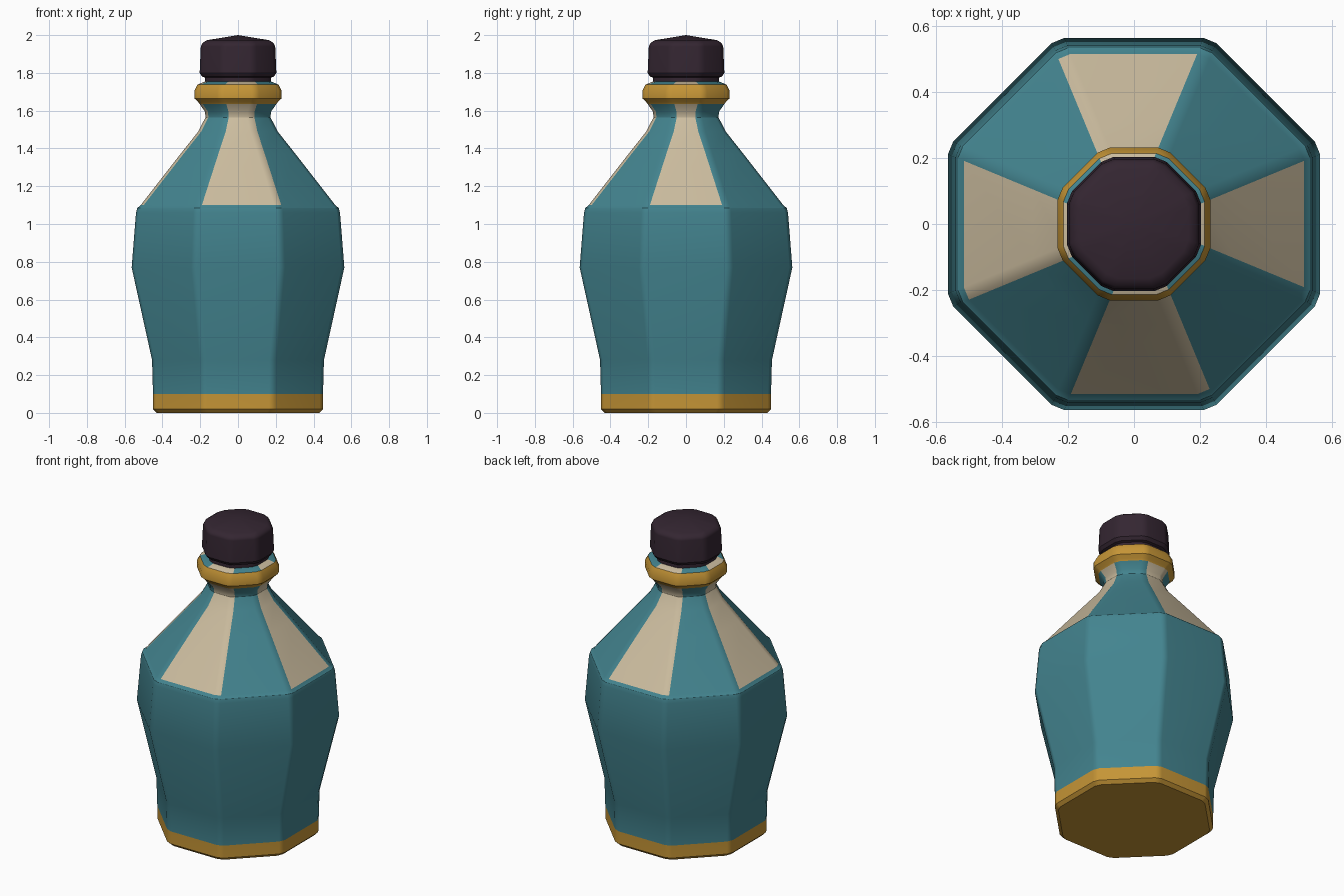
import bpy
import bmesh
from math import radians, tan, cos, sin

cube = bpy.data.objects.get("Cube")
if cube:
    bpy.data.objects.remove(cube, do_unlink=True)

SIDES = 8
CHAMFER = 0.022


def make_material(name, rgb):
    mat = bpy.data.materials.new(name)
    mat.use_nodes = True
    color = (*rgb, 1.0)
    mat.diffuse_color = color
    mat.node_tree.nodes["Principled BSDF"].inputs["Base Color"].default_value = color
    return mat


teal = make_material("teal glaze", (0.056, 0.23, 0.275))
cream = make_material("cream panel", (0.60, 0.505, 0.345))
gold = make_material("gold trim", (0.56, 0.30, 0.037))
plum = make_material("dark plum", (0.034, 0.019, 0.031))


def octagon(bm, r, z):
    """Chamfered octagon ring, r measured to the flat sides."""
    half = r * tan(radians(180 / SIDES)) - CHAMFER
    ring = []
    for k in range(SIDES):
        a = radians(360 / SIDES * k)
        for t in (-half, half):
            ring.append(bm.verts.new((r * cos(a) - t * sin(a), r * sin(a) + t * cos(a), z)))
    return ring


def loft(name, profile, materials, pick, apex=None):
    """Skin octagon rings along (radius, height); pick(z, side) chooses the material."""
    bm = bmesh.new()
    rings = [octagon(bm, r, z) for r, z in profile]
    bm.faces.new(rings[0][::-1]).material_index = pick(profile[0][1], 0)
    count = len(rings[0])
    for i in range(len(rings) - 1):
        low, high = rings[i], rings[i + 1]
        mid_z = (profile[i][1] + profile[i + 1][1]) / 2
        for j in range(count):
            n = (j + 1) % count
            face = bm.faces.new((low[j], low[n], high[n], high[j]))
            face.material_index = pick(mid_z, j)
    top = rings[-1]
    if apex is None:
        bm.faces.new(top).material_index = pick(profile[-1][1], 1)
    else:
        tip = bm.verts.new((0, 0, apex))
        for j in range(count):
            bm.faces.new((top[j], top[(j + 1) % count], tip))
    mesh = bpy.data.meshes.new(name)
    bm.to_mesh(mesh)
    bm.free()
    for mat in materials:
        mesh.materials.append(mat)
    obj = bpy.data.objects.new(name, mesh)
    bpy.context.collection.objects.link(obj)
    # Soft chamfers with flat main panels
    bpy.ops.object.select_all(action="DESELECT")
    obj.select_set(True)
    bpy.context.view_layer.objects.active = obj
    bpy.ops.object.shade_smooth_by_angle(angle=radians(32))
    weighted = obj.modifiers.new("flat panels", "WEIGHTED_NORMAL")
    weighted.keep_sharp = True
    return obj


# Bottle: base band, belly, shoulder, neck and collar
PANEL_SIDES = {0, 4, 5, 8, 9, 12, 13}


def bottle_color(z, side):
    if z < 0.1 or 1.64 < z < 1.74:
        return 2
    if z > 1.1 and side in PANEL_SIDES:
        return 1
    return 0


loft("bottle", [
    (0.43, 0.0), (0.45, 0.02), (0.45, 0.10), (0.455, 0.28),
    (0.563, 0.77), (0.54, 1.06), (0.533, 1.085), (0.515, 1.10),
    (0.305, 1.37), (0.21, 1.49), (0.172, 1.565), (0.175, 1.595),
    (0.203, 1.635), (0.21, 1.645), (0.231, 1.665), (0.231, 1.705),
    (0.214, 1.738), (0.18, 1.753), (0.12, 1.755),
], [teal, cream, gold], bottle_color)

# Stopper with a narrow foot and slightly domed top
loft("stopper", [
    (0.16, 1.74), (0.175, 1.75), (0.175, 1.775), (0.19, 1.78),
    (0.203, 1.80), (0.197, 1.94), (0.188, 1.958), (0.165, 1.973),
], [plum], lambda z, side: 0, apex=2.0)
